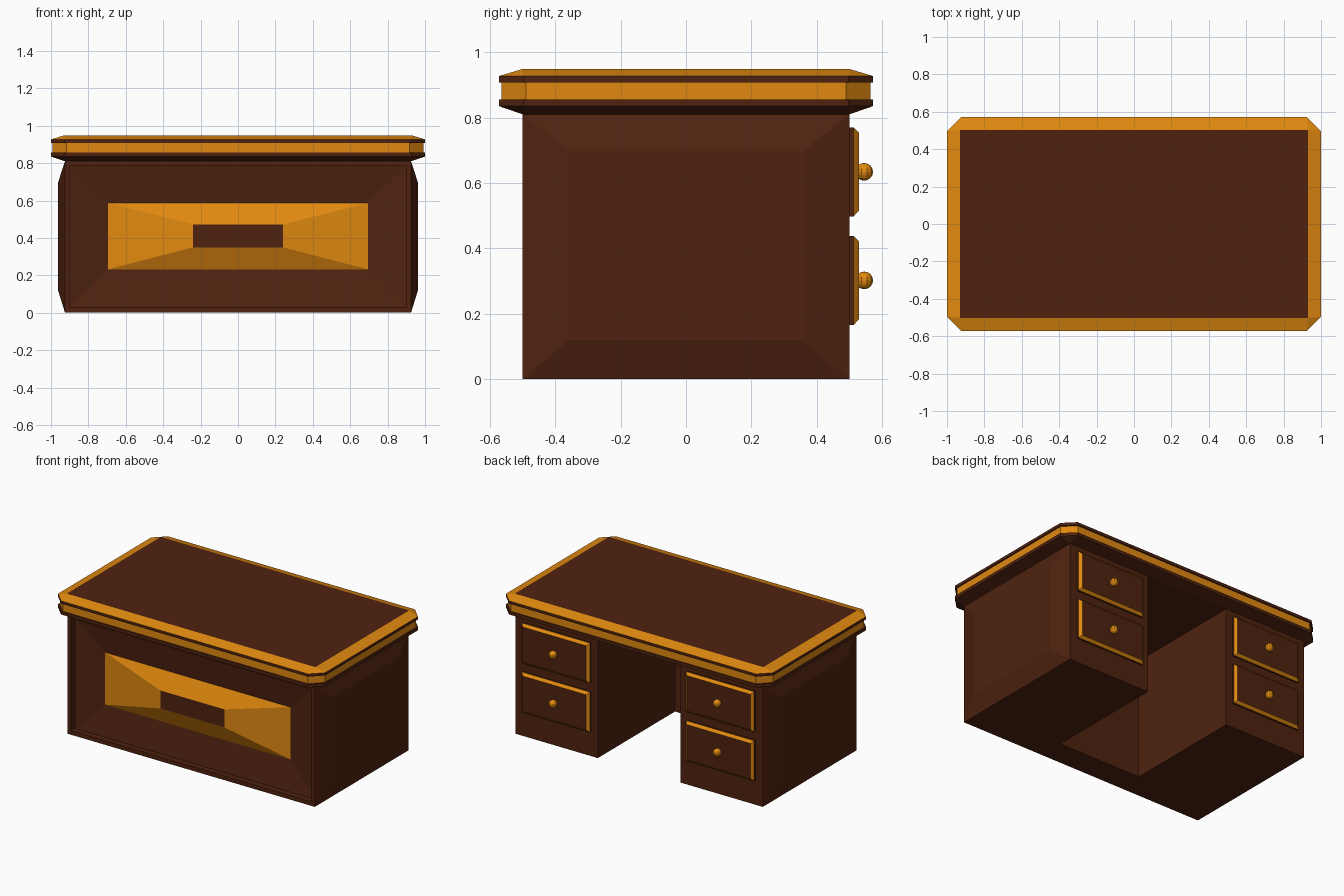
import bpy, bmesh
from mathutils import Vector

if "Cube" in bpy.data.objects:
    bpy.data.objects.remove(bpy.data.objects["Cube"])


def material(name, rgb):
    m = bpy.data.materials.new(name)
    m.diffuse_color = (*rgb, 1)
    m.use_nodes = True
    m.node_tree.nodes["Principled BSDF"].inputs["Base Color"].default_value = m.diffuse_color
    return m


MATS = [material("dark_wood", (0.080, 0.0165, 0.005)),
        material("golden_trim", (0.75, 0.25, 0.005))]
DARK, GOLD = 0, 1


def finish(bm, name):
    bmesh.ops.remove_doubles(bm, verts=bm.verts, dist=1e-5)
    bmesh.ops.recalc_face_normals(bm, faces=bm.faces)
    me = bpy.data.meshes.new(name)
    bm.to_mesh(me)
    bm.free()
    for m in MATS:
        me.materials.append(m)
    ob = bpy.data.objects.new(name, me)
    bpy.context.collection.objects.link(ob)
    return ob


def octagon(a, b, c):
    """Rectangle of half sizes a, b with corners cut by c."""
    return [(a, b - c), (a - c, b), (c - a, b), (-a, b - c),
            (-a, c - b), (c - a, -b), (a - c, -b), (a, c - b)]


def loft(name, profile, place):
    """Profile rows: half a, half b, corner cut, height, colour of band above."""
    bm = bmesh.new()
    rings = [[bm.verts.new(place(u, v, h)) for u, v in octagon(a, b, c)]
             for a, b, c, h, _ in profile]
    for i, (lo, hi) in enumerate(zip(rings, rings[1:])):
        for k in range(8):
            j = (k + 1) % 8
            bm.faces.new((lo[k], lo[j], hi[j], hi[k])).material_index = profile[i][4]
    bm.faces.new(rings[0][::-1])
    bm.faces.new(rings[-1])
    return finish(bm, name)


# Desk top with moulded edge
loft("desk_top", [
    (0.925, 0.500, 0.000, 0.810, DARK),
    (1.000, 0.572, 0.075, 0.835, DARK),
    (1.000, 0.572, 0.075, 0.856, DARK),
    (0.992, 0.564, 0.075, 0.856, GOLD),
    (0.992, 0.564, 0.075, 0.908, DARK),
    (1.000, 0.572, 0.075, 0.908, DARK),
    (1.000, 0.572, 0.075, 0.927, GOLD),
    (0.930, 0.502, 0.000, 0.948, DARK)], lambda u, v, h: (u, v, h))


def inset_to(bm, face, axis, depth, a, b, z0, z1, colour=DARK):
    """Inset a wall face to a new rectangle at a new depth; colour the border."""
    mid = face.calc_center_median()
    new = bmesh.ops.extrude_discrete_faces(bm, faces=[face])["faces"][0]
    other = 1 - axis
    for v in new.verts:
        co = Vector()
        co[axis] = depth
        co[other] = b if v.co[other] > mid[other] else a
        co.z = z1 if v.co.z > mid.z else z0
        v.co = co
    for e in new.edges:
        for f in e.link_faces:
            if f is not new:
                f.material_index = colour
    return new


# Body: U-shaped footprint with kneehole at the back
W, D, K, KY, H = 0.925, 0.5, 0.31, -0.325, 0.81
bm = bmesh.new()
plan = [(-W, -D), (W, -D), (W, D), (K, D), (K, KY), (-K, KY), (-K, D), (-W, D)]
low = [bm.verts.new((x, y, 0)) for x, y in plan]
top = [bm.verts.new((x, y, H)) for x, y in plan]
bm.faces.new(low[::-1])
bm.faces.new(top)
walls = [bm.faces.new((low[i], low[(i + 1) % 8], top[(i + 1) % 8], top[i]))
         for i in range(8)]
# Raised side panels
inset_to(bm, walls[1], 0, 0.962, -0.357, 0.357, 0.12, 0.697)
inset_to(bm, walls[7], 0, -0.962, -0.357, 0.357, 0.12, 0.697)
# Front: frame, recess, sunken slope, raised golden centre
f = inset_to(bm, walls[0], 1, -D, -0.90, 0.90, 0.028, 0.787)
f = inset_to(bm, f, 1, -0.46, -0.90, 0.90, 0.028, 0.787)
f = inset_to(bm, f, 1, -0.43, -0.695, 0.695, 0.232, 0.586)
f = inset_to(bm, f, 1, -0.488, -0.24, 0.24, 0.35, 0.472, GOLD)
f.material_index = DARK
finish(bm, "desk_body")

# Drawers and knobs
for side, sx in (("right", 0.615), ("left", -0.615)):
    for level, z in (("lower", 0.302), ("upper", 0.634)):
        loft(f"{side}_{level}_drawer", [
            (0.255, 0.136, 0, 0.495, DARK),
            (0.255, 0.136, 0, 0.513, GOLD),
            (0.238, 0.119, 0, 0.529, DARK)],
            lambda u, v, h: (sx + u, h, z + v))
        bm = bmesh.new()
        bmesh.ops.create_uvsphere(bm, u_segments=10, v_segments=8, radius=0.027)
        bmesh.ops.translate(bm, verts=bm.verts, vec=(sx, 0.545, z))
        for f in bm.faces:
            f.material_index = GOLD
        finish(bm, f"{side}_{level}_knob")
